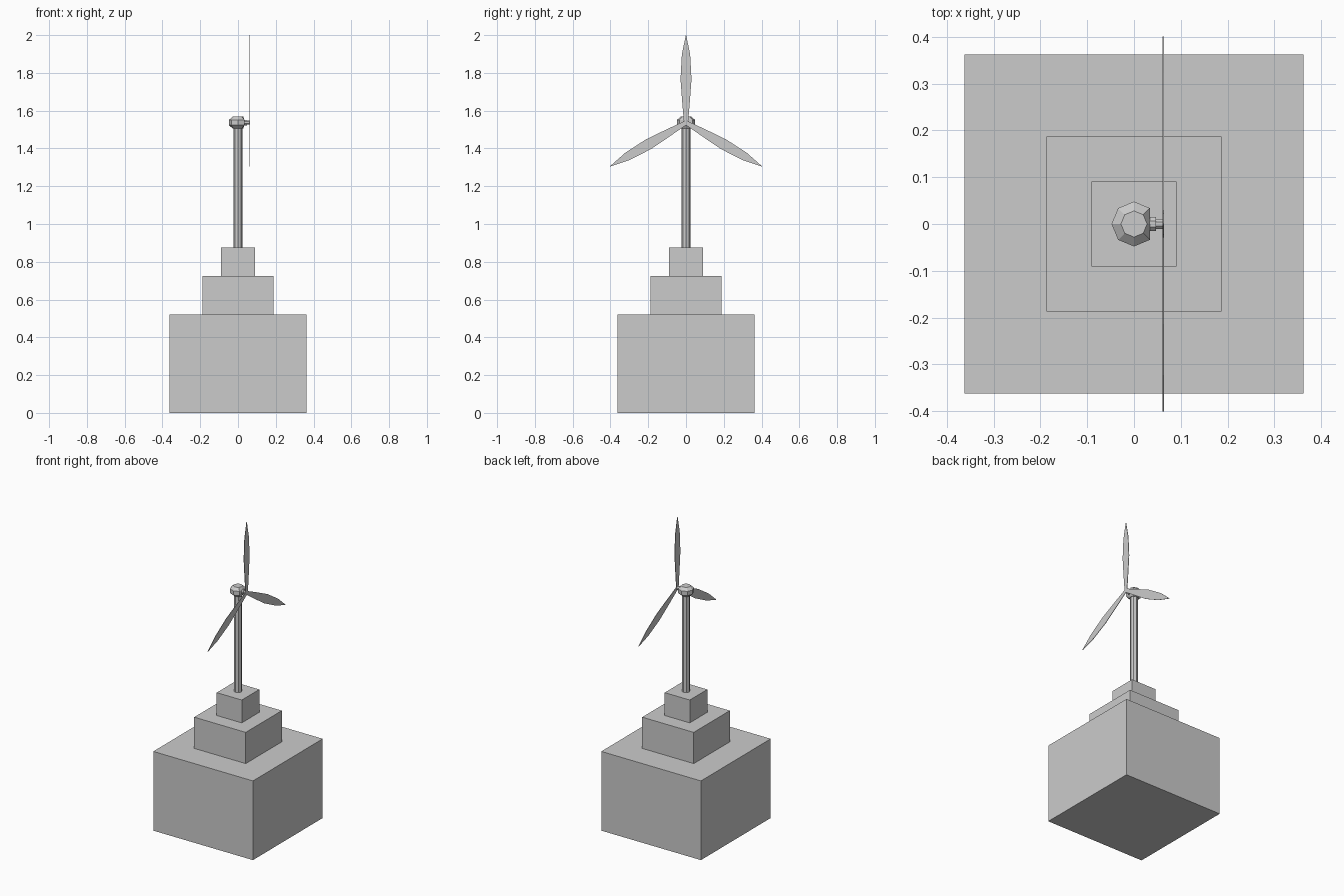
import bpy, bmesh, math
from mathutils import Matrix

if "Cube" in bpy.data.objects:
    bpy.data.objects.remove(bpy.data.objects["Cube"])

HUB_Z = 1.537


def new_object(name, bm):
    bmesh.ops.recalc_face_normals(bm, faces=bm.faces)
    mesh = bpy.data.meshes.new(name)
    bm.to_mesh(mesh)
    bm.free()
    obj = bpy.data.objects.new(name, mesh)
    bpy.context.collection.objects.link(obj)
    return obj


def box(name, half, z0, z1):
    bm = bmesh.new()
    bmesh.ops.create_cube(bm, size=1)
    bmesh.ops.scale(bm, vec=(2 * half, 2 * half, z1 - z0), verts=bm.verts)
    bmesh.ops.translate(bm, vec=(0, 0, (z0 + z1) / 2), verts=bm.verts)
    return new_object(name, bm)


def lathe(name, profile, sides=8, phase=0.0, matrix=None, max_x=None):
    """Stack of rings (radius, height) with flat end caps."""
    bm = bmesh.new()
    rings = []
    for r, z in profile:
        ring = []
        for i in range(sides):
            a = phase + 2 * math.pi * i / sides
            x = r * math.cos(a)
            if max_x is not None:
                x = min(x, max_x)
            ring.append(bm.verts.new((x, r * math.sin(a), z)))
        rings.append(ring)
    for low, high in zip(rings, rings[1:]):
        for i in range(sides):
            j = (i + 1) % sides
            bm.faces.new((low[i], low[j], high[j], high[i]))
    bm.faces.new(rings[0][::-1])
    bm.faces.new(rings[-1])
    if matrix:
        bm.transform(matrix)
    return new_object(name, bm)


# Stepped plinth
box("base_block", 0.362, 0.0, 0.52)
box("middle_block", 0.187, 0.52, 0.725)
box("top_block", 0.091, 0.725, 0.875)

# Octagonal tower
lathe("tower", [(0.024, 0.875), (0.024, 1.515)])

# Nacelle: bevelled octagon with a flattened front
lathe("nacelle", [(0.028, HUB_Z - 0.031), (0.048, HUB_Z - 0.014),
                  (0.048, HUB_Z + 0.014), (0.028, HUB_Z + 0.031)], max_x=0.034)

# Shaft and hub pointing along +x
along_x = Matrix.Translation((0, 0, HUB_Z)) @ Matrix.Rotation(math.pi / 2, 4, 'Y')
lathe("shaft", [(0.016, 0.03), (0.016, 0.047), (0.012, 0.047), (0.012, 0.063)],
      phase=math.pi / 8, matrix=along_x)

# Three thin leaf-shaped blades
half_outline = [(0.0, 0.011), (0.12, 0.021), (0.23, 0.029),
                (0.36, 0.022), (0.463, 0.001)]
outline = [(w, r) for r, w in half_outline] + [(-w, r) for r, w in reversed(half_outline)]
for k in range(3):
    bm = bmesh.new()
    face = bm.faces.new([bm.verts.new((0.061, y, z)) for y, z in outline])
    out = bmesh.ops.extrude_face_region(bm, geom=[face], use_keep_orig=True)
    bmesh.ops.translate(bm, vec=(0.003, 0, 0),
                        verts=[g for g in out["geom"] if isinstance(g, bmesh.types.BMVert)])
    bm.transform(Matrix.Translation((0, 0, HUB_Z)) @ Matrix.Rotation(k * 2 * math.pi / 3, 4, 'X'))
    new_object(f"blade_{k + 1}", bm)
